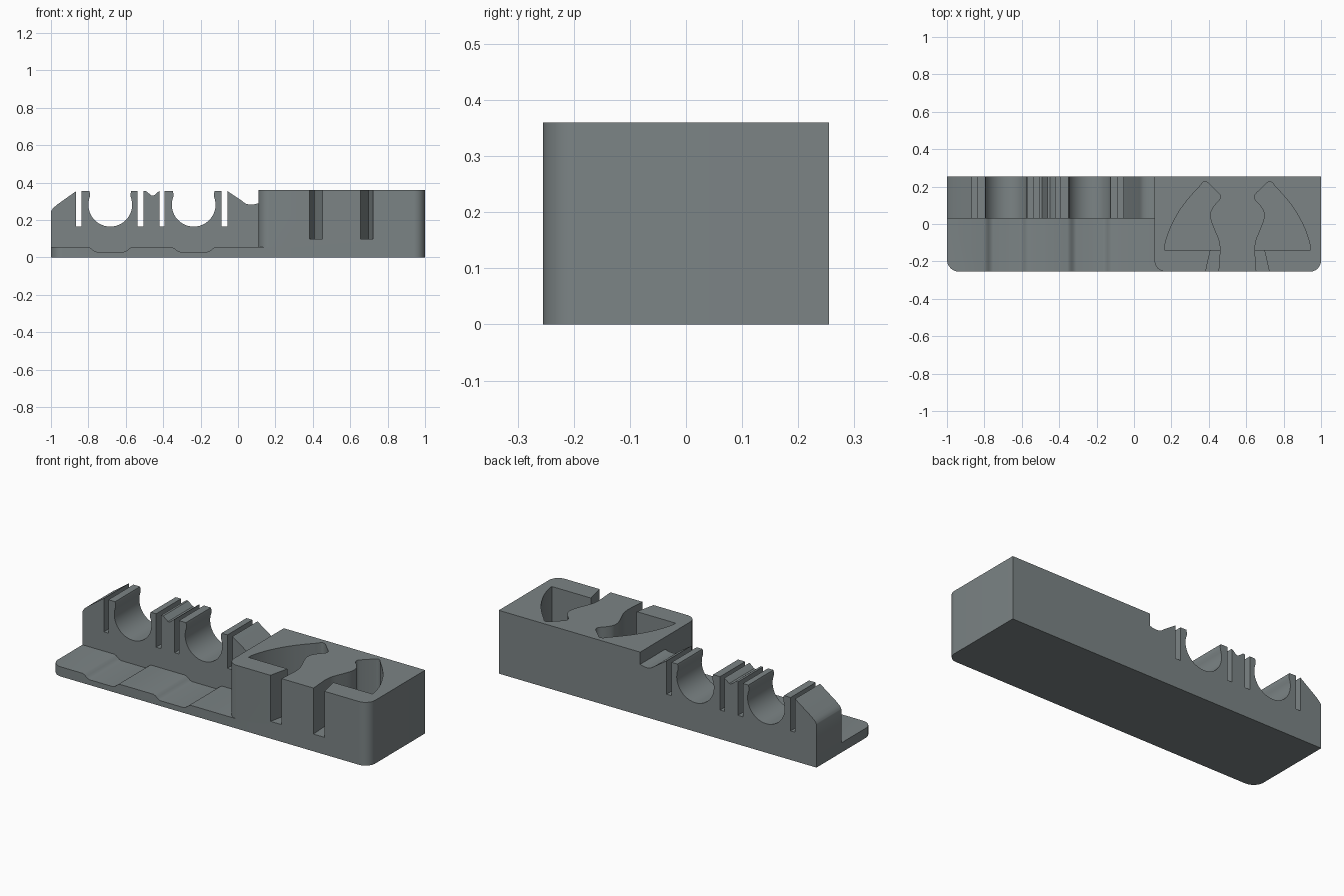
import bpy, bmesh, math
from mathutils import Vector

if "Cube" in bpy.data.objects:
    bpy.data.objects.remove(bpy.data.objects["Cube"])

grey = bpy.data.materials.new("slate grey")
grey.diffuse_color = (0.20, 0.23, 0.235, 1)
grey.use_nodes = True
grey.node_tree.nodes["Principled BSDF"].inputs["Base Color"].default_value = grey.diffuse_color


def prism(name, pts, lo, hi, axis):
    """Extrude a 2D outline along y (outline in xz) or z (outline in xy)."""
    place = (lambda a, b, t: (a, t, b)) if axis == "y" else (lambda a, b, t: (a, b, t))
    bm = bmesh.new()
    face = bm.faces.new([bm.verts.new(place(a, b, lo)) for a, b in pts])
    ext = bmesh.ops.extrude_face_region(bm, geom=[face])
    verts = [g for g in ext["geom"] if isinstance(g, bmesh.types.BMVert)]
    bmesh.ops.translate(bm, verts=verts, vec=place(0, 0, hi - lo))
    bmesh.ops.recalc_face_normals(bm, faces=bm.faces)
    me = bpy.data.meshes.new(name)
    bm.to_mesh(me)
    bm.free()
    me.materials.append(grey)
    ob = bpy.data.objects.new(name, me)
    bpy.context.collection.objects.link(ob)
    return ob


def combine(target, other, op):
    mod = target.modifiers.new(op, "BOOLEAN")
    mod.operation, mod.solver, mod.object = op, "EXACT", other
    bpy.context.view_layer.objects.active = target
    bpy.ops.object.modifier_apply(modifier=mod.name)
    bpy.data.objects.remove(other)


def arc(cx, cy, r, a0, a1, n):
    angles = [math.radians(a0 + (a1 - a0) * i / n) for i in range(n + 1)]
    return [(cx + r * math.cos(a), cy + r * math.sin(a)) for a in angles]


def curve(pts, n=4):
    """Smooth run through the given points."""
    p = [Vector(q) for q in [pts[0]] + pts + [pts[-1]]]
    out = []
    for a, b, c, d in zip(p, p[1:], p[2:], p[3:]):
        for i in range(n):
            t = i / n
            q = 0.5 * (2 * b + (c - a) * t + (2 * a - 5 * b + 4 * c - d) * t * t
                       + (3 * b - a - 3 * c + d) * t ** 3)
            out.append((q.x, q.y))
    return out + [pts[-1]]


FRONT, BACK, WALL, TOP, TIP = -0.255, 0.255, 0.03, 0.36, 0.355
CLIPS = (-0.683, -0.237)

# ledge with two shallow dips below the clips
dips = []
for c in CLIPS:
    dips += curve([(c - 0.118, 0.055), (c - 0.105, 0.05), (c - 0.085, 0.034), (c - 0.07, 0.03)], 2)
    dips += curve([(c + 0.07, 0.03), (c + 0.085, 0.034), (c + 0.105, 0.05), (c + 0.118, 0.055)], 2)
holder = prism("holder", [(-1, 0), (-1, 0.055)] + dips + [(0.25, 0.055), (0.25, 0)],
               FRONT, BACK, "y")
corner = arc(-0.935, FRONT + 0.065, 0.065, 180, 270, 10) + [(-0.935, -0.3), (-1.05, -0.3),
                                                           (-1.05, FRONT + 0.065)]
combine(holder, prism("corner_cutter", corner, -0.1, 0.2, "z"), "DIFFERENCE")


def slot(x0, x1):
    return [(x0, TIP), (x0, 0.165), (x1, 0.165), (x1, TIP)]


def clip(c):
    """Round seat with slightly pinched lips."""
    seat = arc(c, 0.282, 0.117, 158, 382, 28)
    return [(c - 0.112, TIP), (c - 0.108, 0.34)] + seat + [(c + 0.108, 0.34), (c + 0.112, TIP)]


# clip wall along the back
outline = [(-1, 0)] + curve([(-1, 0.245), (-0.99, 0.262), (-0.965, 0.284)], 3)
outline += slot(-0.865, -0.837) + clip(CLIPS[0]) + slot(-0.537, -0.505)
outline += [(-0.492, TIP), (-0.462, 0.331), (-0.45, 0.331), (-0.42 - 0.012, 0.347)]
outline += slot(-0.42, -0.393) + clip(CLIPS[1]) + slot(-0.088, -0.056)
outline += curve([(0.022, 0.302), (0.042, 0.288), (0.065, 0.283), (0.09, 0.285), (0.115, 0.292)], 3)
outline += [(0.2, 0.292), (0.2, 0)]
combine(holder, prism("clip_wall", outline, WALL, BACK, "y"), "UNION")

# tall block with rounded front corners
r = 0.06
block = arc(0.11 + r, FRONT + r, r, 180, 270, 10) + arc(1 - r, FRONT + r, r, 270, 360, 10)
block += [(1, BACK), (0.11, BACK)]
combine(holder, prism("block", block, 0, TOP, "z"), "UNION")

# mirrored pockets, each with a narrow slot out to the front
pocket = curve([(0.163, -0.14), (0.168, -0.1), (0.195, -0.02), (0.243, 0.07), (0.297, 0.142),
                (0.352, 0.202)])
pocket += curve([(0.366, 0.221), (0.38, 0.227), (0.394, 0.221)], 3)
pocket += curve([(0.45, 0.167), (0.462, 0.15), (0.457, 0.13), (0.43, 0.1), (0.41, 0.065),
                 (0.41, 0.025), (0.43, -0.03), (0.454, -0.09), (0.46, -0.14)])
channel = [(0.46, -0.12), (0.46, -0.14), (0.452, FRONT), (0.452, -0.3),
           (0.383, -0.3), (0.383, FRONT), (0.396, -0.195), (0.409, -0.14), (0.409, -0.12)]
channel[0] = (0.45, -0.12)
for side in (1, -1):
    for pts, floor in ((pocket, 0.06), (channel, 0.098)):
        cut = [(0.553 + side * (x - 0.553), y) for x, y in pts]
        combine(holder, prism("pocket_cutter", cut, floor, 0.5, "z"), "DIFFERENCE")

bpy.ops.object.select_all(action="DESELECT")
holder.select_set(True)
bpy.context.view_layer.objects.active = holder
bpy.ops.object.shade_smooth_by_angle(angle=math.radians(28))
